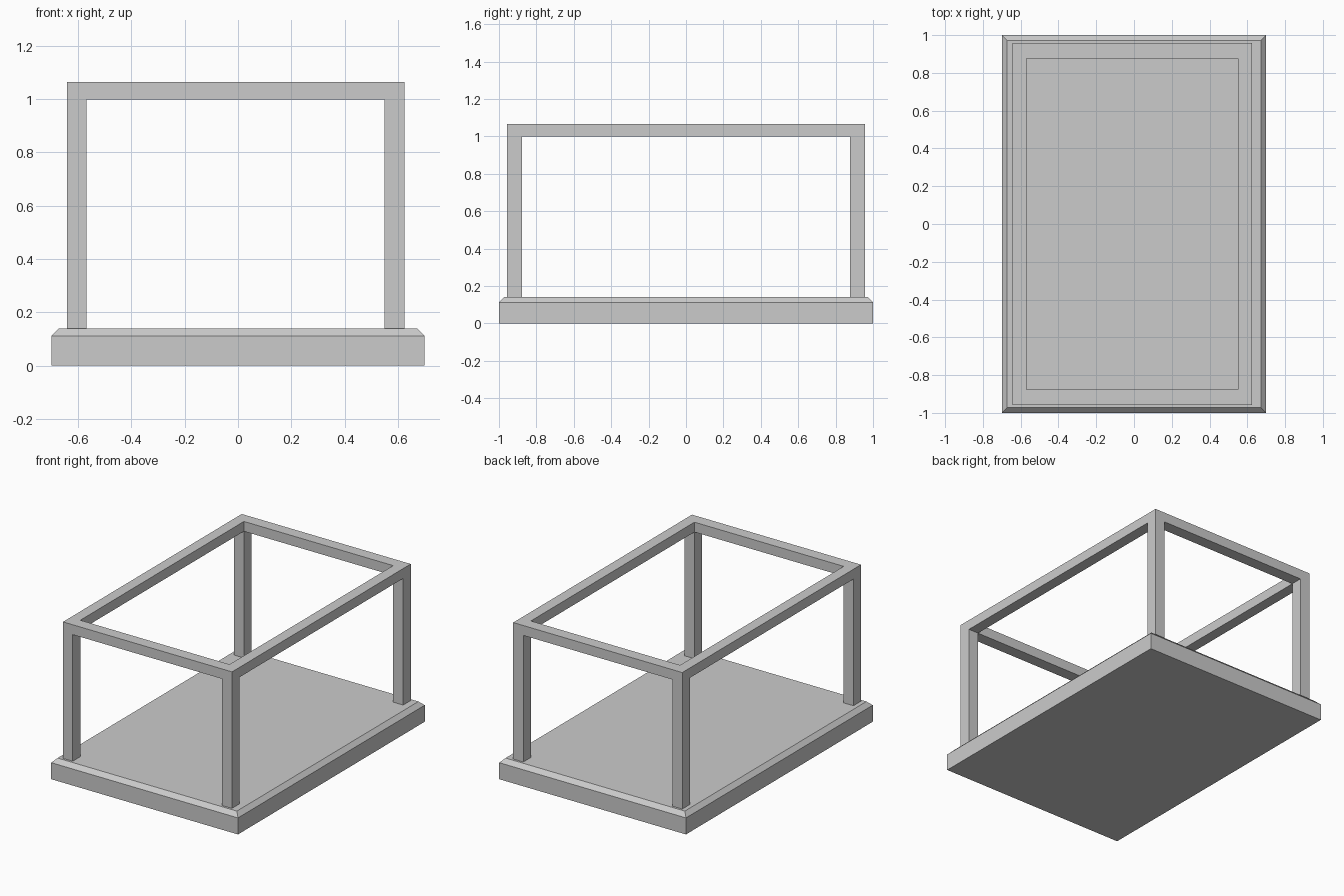
import bpy, bmesh

if "Cube" in bpy.data.objects:
    bpy.data.objects.remove(bpy.data.objects["Cube"])

BASE_TOP, RAIL_BOTTOM, RAIL_TOP = 0.14, 0.998, 1.065
XS = (-0.642, -0.569, 0.55, 0.625)      # outer/inner lines of the frame
YS = (-0.957, -0.876, 0.876, 0.957)


def add_object(name, bm):
    bmesh.ops.recalc_face_normals(bm, faces=bm.faces)
    mesh = bpy.data.meshes.new(name)
    bm.to_mesh(mesh)
    bm.free()
    obj = bpy.data.objects.new(name, mesh)
    bpy.context.collection.objects.link(obj)
    return obj


# Base slab with chamfered top edges
bm = bmesh.new()
bmesh.ops.create_cube(bm, size=1)
for v in bm.verts:
    v.co.x *= 1.4
    v.co.y *= 2.0
    v.co.z = (v.co.z + 0.5) * BASE_TOP
top_edges = [e for e in bm.edges if all(v.co.z > 0.1 for v in e.verts)]
bmesh.ops.bevel(bm, geom=top_edges, offset=0.028, segments=1, affect='EDGES')
add_object("base", bm)

# Open frame: flat rectangular ring, extruded into rails, corners extruded into posts
bm = bmesh.new()
grid = [[bm.verts.new((x, y, RAIL_TOP)) for y in YS] for x in XS]
ring = [bm.faces.new((grid[i][j], grid[i + 1][j], grid[i + 1][j + 1], grid[i][j + 1]))
        for i in range(3) for j in range(3) if (i, j) != (1, 1)]
res = bmesh.ops.extrude_face_region(bm, geom=ring, use_keep_orig=True)
for v in (g for g in res["geom"] if isinstance(g, bmesh.types.BMVert)):
    v.co.z = RAIL_BOTTOM
lower = [g for g in res["geom"] if isinstance(g, bmesh.types.BMFace)]
corners = [f for f in lower
           if abs(f.calc_center_median().x) > 0.5 and abs(f.calc_center_median().y) > 0.8]
for face in corners:
    post = bmesh.ops.extrude_discrete_faces(bm, faces=[face])["faces"][0]
    for v in post.verts:
        v.co.z = BASE_TOP
bmesh.ops.remove_doubles(bm, verts=bm.verts, dist=0.0001)
bmesh.ops.recalc_face_normals(bm, faces=bm.faces)
# Merge coplanar faces so rails and posts read as one continuous bar
bmesh.ops.dissolve_limit(bm, angle_limit=0.01, verts=bm.verts, edges=bm.edges)
add_object("open_frame", bm)
